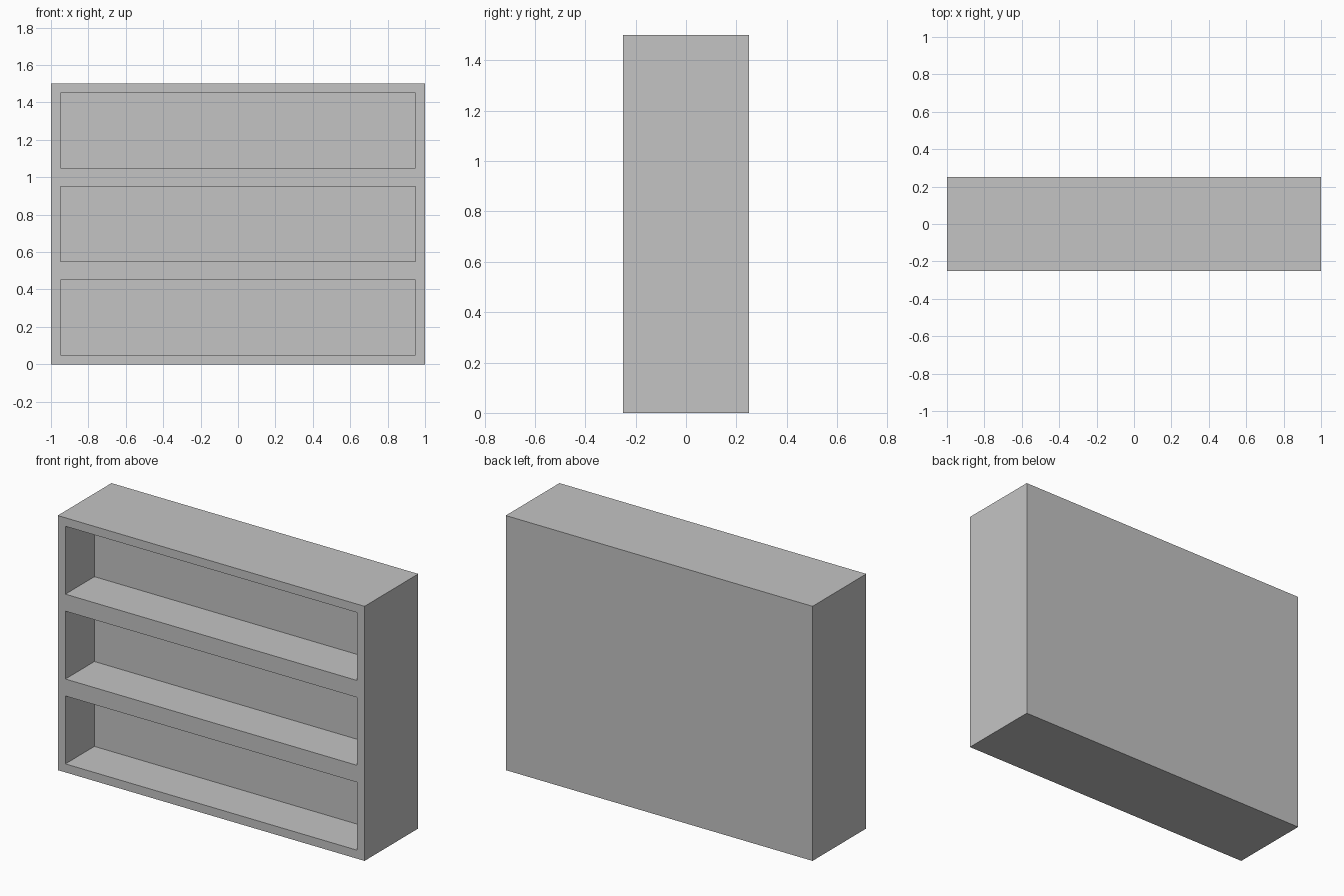
import bpy
import bmesh
from mathutils import Matrix

cube = bpy.data.objects.get("Cube")
if cube:
    bpy.data.objects.remove(cube, do_unlink=True)

WIDTH, DEPTH, HEIGHT = 2.0, 0.5, 1.5
SHELVES = 3
FRAME = 0.05
RECESS = 0.27

# Plain grey finish
grey = bpy.data.materials.new("plain_grey")
grey.use_nodes = True
colour = (0.55, 0.55, 0.55, 1)
grey.diffuse_color = colour
grey.node_tree.nodes["Principled BSDF"].inputs["Base Color"].default_value = colour

# Solid cabinet body standing on the floor
bm = bmesh.new()
bmesh.ops.create_cube(bm, size=1, matrix=Matrix.Translation((0, 0, HEIGHT / 2))
                      @ Matrix.Diagonal((WIDTH, DEPTH, HEIGHT, 1)))

# Split the body into equal shelf bands
for i in range(1, SHELVES):
    bmesh.ops.bisect_plane(bm, geom=bm.verts[:] + bm.edges[:] + bm.faces[:],
                           plane_co=(0, 0, HEIGHT * i / SHELVES), plane_no=(0, 0, 1))
bm.normal_update()

# Frame each band on the front, then sink the openings
openings = [f for f in bm.faces if f.normal.y < -0.9]
bmesh.ops.inset_individual(bm, faces=openings, thickness=FRAME, use_even_offset=True)
bmesh.ops.inset_individual(bm, faces=openings, thickness=0, depth=-RECESS)
bmesh.ops.recalc_face_normals(bm, faces=bm.faces[:])

mesh = bpy.data.meshes.new("shelf_cabinet")
bm.to_mesh(mesh)
bm.free()
mesh.materials.append(grey)
cabinet = bpy.data.objects.new("shelf_cabinet", mesh)
bpy.context.collection.objects.link(cabinet)
